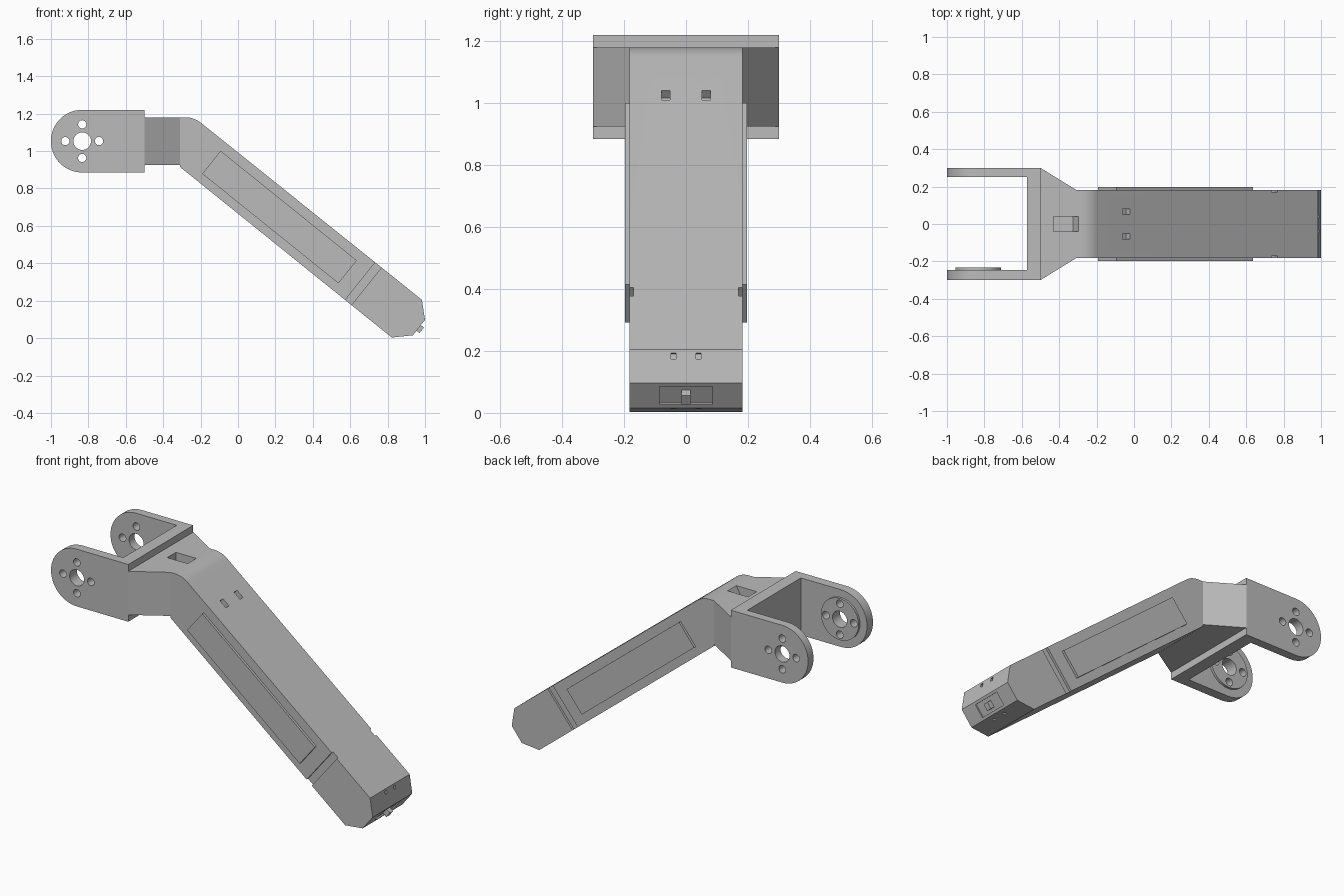
import bpy, bmesh, math
from math import sin, cos, pi

cube = bpy.data.objects.get("Cube")
if cube:
    bpy.data.objects.remove(cube, do_unlink=True)

grey = bpy.data.materials.new("plain grey")
grey.use_nodes = True
GREY = (0.5, 0.5, 0.5, 1)
grey.diffuse_color = GREY
grey.node_tree.nodes["Principled BSDF"].inputs["Base Color"].default_value = GREY


def prism(name, pts, y0, y1):
    """Side outline in x and z, drawn out from y0 to y1."""
    bm = bmesh.new()
    face = bm.faces.new([bm.verts.new((x, y0, z)) for x, z in pts])
    ext = bmesh.ops.extrude_face_region(bm, geom=[face])["geom"]
    bmesh.ops.translate(bm, vec=(0, y1 - y0, 0),
                        verts=[v for v in ext if isinstance(v, bmesh.types.BMVert)])
    bmesh.ops.recalc_face_normals(bm, faces=bm.faces)
    mesh = bpy.data.meshes.new(name)
    bm.to_mesh(mesh)
    bm.free()
    mesh.materials.append(grey)
    obj = bpy.data.objects.new(name, mesh)
    bpy.context.collection.objects.link(obj)
    return obj


def arc(cx, cz, r, a0, a1, n):
    return [(cx + r * cos(a0 + (a1 - a0) * i / n),
             cz + r * sin(a0 + (a1 - a0) * i / n)) for i in range(n + 1)]


def circle(cx, cz, r, n=32):
    return arc(cx, cz, r, 0, 2 * pi, n)[:-1]


def tilted(cx, cz, length, height, angle):
    """Rectangle outline turned by angle."""
    c, s = cos(angle), sin(angle)
    return [(cx + c * u * length / 2 - s * v * height / 2,
             cz + s * u * length / 2 + c * v * height / 2)
            for u, v in ((-1, -1), (1, -1), (1, 1), (-1, 1))]


def box(x0, x1, z0, z1):
    return [(x0, z0), (x1, z0), (x1, z1), (x0, z1)]


def cut(obj, cutters):
    """Subtract every cutter outline (points, y0, y1) from the object."""
    for pts, y0, y1 in cutters:
        cutter = prism("cutter", pts, y0, y1)
        cutter.hide_render = True
        mod = obj.modifiers.new("cut", "BOOLEAN")
        mod.operation, mod.solver, mod.object = "DIFFERENCE", "EXACT", cutter
        bpy.context.view_layer.update()
        dg = bpy.context.evaluated_depsgraph_get()
        mesh = bpy.data.meshes.new_from_object(obj.evaluated_get(dg))
        obj.modifiers.clear()
        obj.data = mesh
        bpy.data.objects.remove(cutter, do_unlink=True)


SLOPE = math.atan2(-0.95, 1.18)
HALF = 0.183
PIVOT = (-0.833, 1.053)
parts = []

# Sloping leg with rounded knee and faceted tip
knee = arc(-0.28, 1.05, 0.13, pi / 2, pi / 2 + SLOPE, 8)
leg = prism("leg", [(-0.31, 0.925), (-0.31, 1.18)] + knee +
            [(0.983, 0.205), (1.0, 0.097), (0.935, 0.015), (0.822, 0.003), (-0.325 + 0.015, 0.915)],
            -HALF, HALF)
slot = ([(-0.43, 1.25), (-0.43, 1.13), (-0.325, 1.13), (-0.295, 1.185), (-0.295, 1.25)], -0.04, 0.04)
cuts = [slot]
TIP = math.atan2(0.082, 0.065)
for s in (-1, 1):
    # seam groove on each flank
    groove = tilted(0.672, 0.293, 0.043, 0.4, SLOPE)
    cuts.append((groove, *sorted((s * (HALF - 0.013), s * 0.25))))
    # small sockets on the slope, tip and underside
    y = s * 0.065
    cuts.append((tilted(-0.043, 1.025, 0.05, 0.06, SLOPE), y - 0.014, y + 0.014))
    y = s * 0.04
    cuts.append((tilted(0.985, 0.183, 0.03, 0.02, 0.15), y - 0.008, y + 0.008))
    cuts.append((tilted(0.9, 0.01, 0.02, 0.03, 0.1), y - 0.008, y + 0.008))
# shallow recess on the tip
cuts.append((tilted(0.968, 0.056, 0.075, 0.016, TIP), -0.085, 0.085))
cut(leg, cuts)
parts.append(leg)

parts.append(prism("tip_button", tilted(0.969, 0.052, 0.038, 0.034, TIP), -0.015, 0.015))

# Raised panels on the flanks
panel = tilted(0.222, 0.647, 0.935, 0.157, SLOPE)
parts.append(prism("front_panel", panel, -0.197, -HALF + 0.01))
parts.append(prism("back_panel", panel, HALF - 0.01, 0.197))

# Flared neck between the leg and the fork
neck = prism("neck", box(-0.5, -0.31, 0.925, 1.18), -HALF, HALF)
for v in neck.data.vertices:
    if v.co.x < -0.4:
        v.co.y = math.copysign(0.3, v.co.y)
cut(neck, [slot])
parts.append(neck)

# Fork: crossbar, two rounded arms and the inner bearing disc
parts.append(prism("fork_crossbar", box(-0.572, -0.5, 0.885, 1.22), -0.27, 0.27))
arm = [(-0.5, 0.885), (-0.5, 1.22)] + arc(*PIVOT, 0.1675, pi / 2, 3 * pi / 2, 28)
holes = [(circle(*PIVOT, 0.047), -0.5, 0.5)]
for i in range(4):
    a = i * pi / 2
    holes.append((circle(PIVOT[0] + 0.09 * cos(a), PIVOT[1] + 0.09 * sin(a), 0.022, 20), -0.5, 0.5))
for name, pts, y0, y1 in (("fork_arm_front", arm, -0.3, -0.245),
                          ("fork_arm_back", arm, 0.25, 0.3),
                          ("bearing_disc", circle(*PIVOT, 0.122, 40), -0.245, -0.232)):
    obj = prism(name, pts, y0, y1)
    cut(obj, holes)
    parts.append(obj)

# Smooth the round surfaces, keep the edges crisp
bpy.ops.object.select_all(action="DESELECT")
for obj in parts:
    obj.select_set(True)
bpy.context.view_layer.objects.active = leg
bpy.ops.object.shade_smooth_by_angle(angle=math.radians(25))
